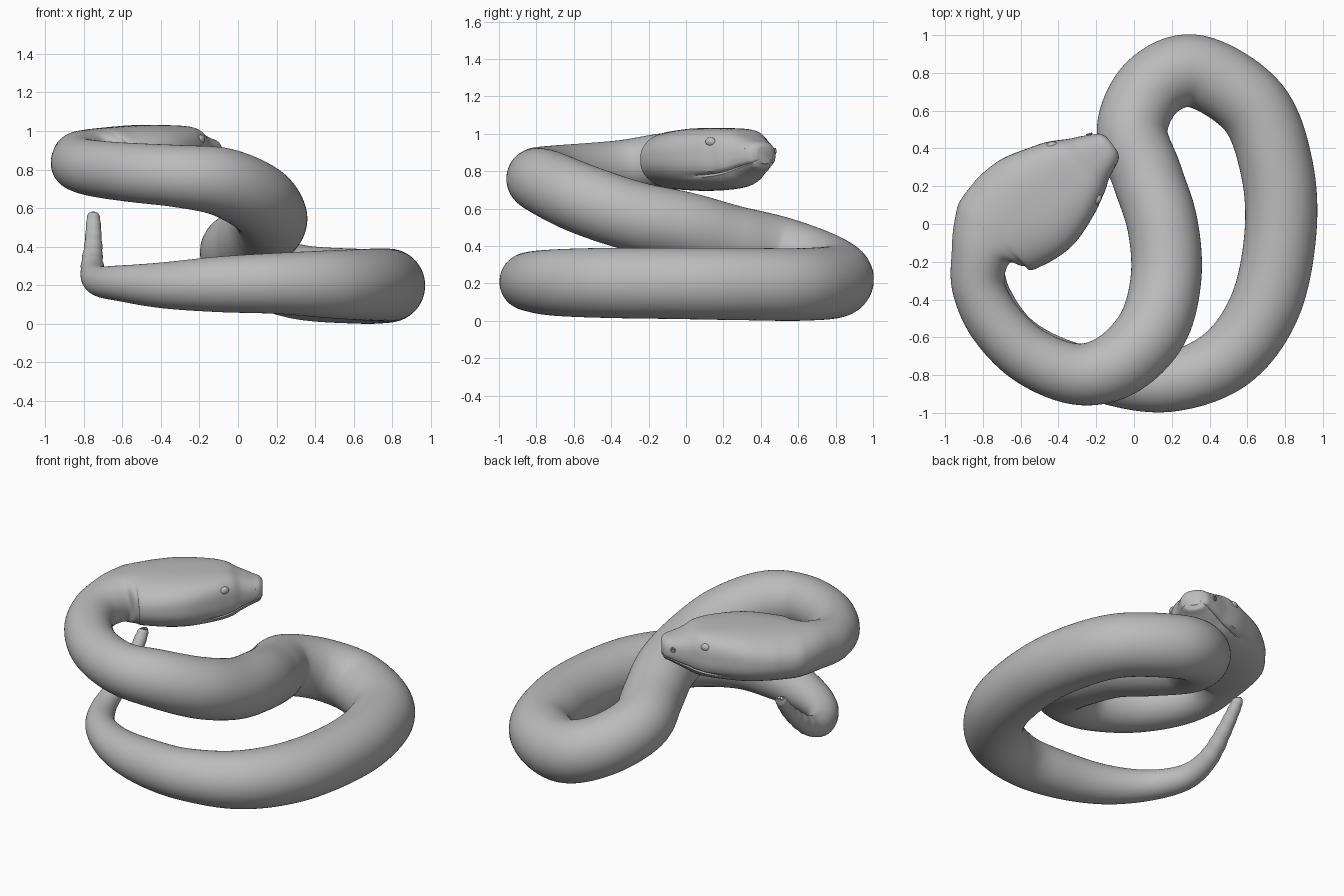
import bpy, bmesh, math
from mathutils import Vector

cube = bpy.data.objects.get("Cube")
if cube:
    bpy.data.objects.remove(cube, do_unlink=True)

grey = bpy.data.materials.new("plain_grey")
grey.use_nodes = True
colour = (0.5, 0.5, 0.5, 1)
grey.diffuse_color = colour
grey.node_tree.nodes["Principled BSDF"].inputs["Base Color"].default_value = colour

SEG, STEPS = 72, 10

# Body path from tail tip to neck: x, y, z, radius
BODY = [
    (-.75, .085, .575, .018), (-.75, .07, .55, .034), (-.75, -.04, .42, .045),
    (-.755, -.2, .29, .06), (-.725, -.38, .225, .077), (-.6, -.58, .21, .094),
    (-.38, -.73, .2, .12), (-.1, -.82, .205, .144), (.2, -.835, .21, .158),
    (.5, -.705, .205, .177), (.695, -.43, .203, .187), (.775, -.05, .2, .19),
    (.755, .3, .197, .193), (.63, .62, .195, .194), (.33, .808, .215, .193),
    (.1, .73, .285, .188), (-.01, .5, .37, .187), (.07, .25, .43, .187),
    (.15, 0, .5, .187), (.17, -.28, .56, .187), (.1, -.55, .65, .187),
    (-.08, -.74, .735, .178), (-.3, -.795, .765, .162), (-.55, -.7, .785, .153),
    (-.735, -.52, .805, .146), (-.823, -.33, .827, .141),
]
# Head from neck to snout: x, y, z, half width, half height, squareness of top
HEAD = [
    (-.81, -.16, .85, .16, .147, 2.1), (-.75, -.06, .857, .243, .153, 2.2),
    (-.66, .01, .86, .288, .16, 2.4), (-.51, .115, .863, .295, .168, 2.8),
    (-.36, .235, .867, .237, .163, 3.2), (-.28, .298, .873, .187, .15, 3.2),
    (-.225, .342, .877, .145, .118, 2.8), (-.165, .385, .882, .108, .086, 2.6),
    (-.13, .41, .885, .083, .07, 2.4), (-.115, .421, .885, .05, .045, 2.2),
]
stations = [(x, y, z, r, r, 2.0) for x, y, z, r in BODY] + HEAD


def catmull(a, b, c, d, t):
    return [.5 * (2 * q + (r - p) * t + (2 * p - 5 * q + 4 * r - s) * t * t
                  + (3 * q - p - 3 * r + s) * t ** 3)
            for p, q, r, s in zip(a, b, c, d)]


def smooth_path(pts):
    padded = [pts[0]] + pts + [pts[-1]]
    out = []
    for i in range(len(pts) - 1):
        out += [catmull(*padded[i:i + 4], k / STEPS) for k in range(STEPS)]
    return out + [list(pts[-1])]


def power(v, e):
    return math.copysign(abs(v) ** e, v)


def finish(obj):
    obj.data.materials.append(grey)
    bpy.ops.object.select_all(action='DESELECT')
    obj.select_set(True)
    bpy.context.view_layer.objects.active = obj
    bpy.ops.object.shade_smooth_by_angle(angle=math.radians(40))


def build_snake():
    path = smooth_path(stations)
    mouth_start = (len(BODY) + 3.3) * STEPS
    bm = bmesh.new()
    rings = []
    for i, (x, y, z, w, h, top) in enumerate(path):
        ahead = Vector(path[min(i + 1, len(path) - 1)][:3])
        behind = Vector(path[max(i - 1, 0)][:3])
        tangent = (ahead - behind).normalized()
        side = tangent.cross(Vector((0, 0, 1))).normalized()
        up = side.cross(tangent)
        # Faint rings on the tail tip
        if i < 3 * STEPS:
            ridge = 1 + .03 * math.sin(i * math.pi / 2)
            w, h = w * ridge, h * ridge
        # Mouth opens gradually towards the snout
        mouth = min(max((i - mouth_start) / STEPS, 0), 1)
        ring = []
        for k in range(SEG):
            a = math.tau * k / SEG
            n = top if k <= SEG // 2 else min(top, 2.2)
            px = w * power(math.cos(a), 2 / n)
            pz = h * power(math.sin(a), 2 / n)
            below = -math.degrees(math.asin(math.sin(a)))
            if abs(below - 30) < 1:
                px *= 1 - .12 * mouth
            elif below > 30:
                px *= 1 - .05 * mouth
            ring.append(bm.verts.new(Vector((x, y, z)) + side * px + up * pz))
        rings.append(ring)
    for a, b in zip(rings, rings[1:]):
        for k in range(SEG):
            j = (k + 1) % SEG
            bm.faces.new((a[k], a[j], b[j], b[k]))
    bm.faces.new(rings[0])
    bm.faces.new(rings[-1])
    bmesh.ops.recalc_face_normals(bm, faces=bm.faces)
    mesh = bpy.data.meshes.new("snake_body")
    bm.to_mesh(mesh)
    bm.free()
    obj = bpy.data.objects.new("snake_body", mesh)
    bpy.context.collection.objects.link(obj)
    finish(obj)


build_snake()

# Face details are placed along and across the head axis
centre = Vector((-.36, .235, 0))
forward = Vector((.76, .65, 0)).normalized()
across = Vector((forward.y, -forward.x, 0))
heading = math.atan2(forward.y, forward.x)


def on_head(along, out, z):
    return centre + forward * along + across * out + Vector((0, 0, z))


for label, s in (("right", 1), ("left", -1)):
    turn = heading + s * .45
    # Eye set into the side of the head
    bpy.ops.mesh.primitive_uv_sphere_add(
        segments=24, ring_count=12, radius=1,
        location=on_head(.06, s * .187, .957), rotation=(0, 0, turn))
    eye = bpy.context.object
    eye.name = label + "_eye"
    eye.scale = (.03, .02, .024)
    finish(eye)
    # Nostril rim
    bpy.ops.mesh.primitive_torus_add(
        major_radius=.012, minor_radius=.005, major_segments=20, minor_segments=8,
        location=on_head(.25, s * .103, .908),
        rotation=(math.pi / 2, 0, turn))
    rim = bpy.context.object
    rim.name = label + "_nostril"
    finish(rim)
